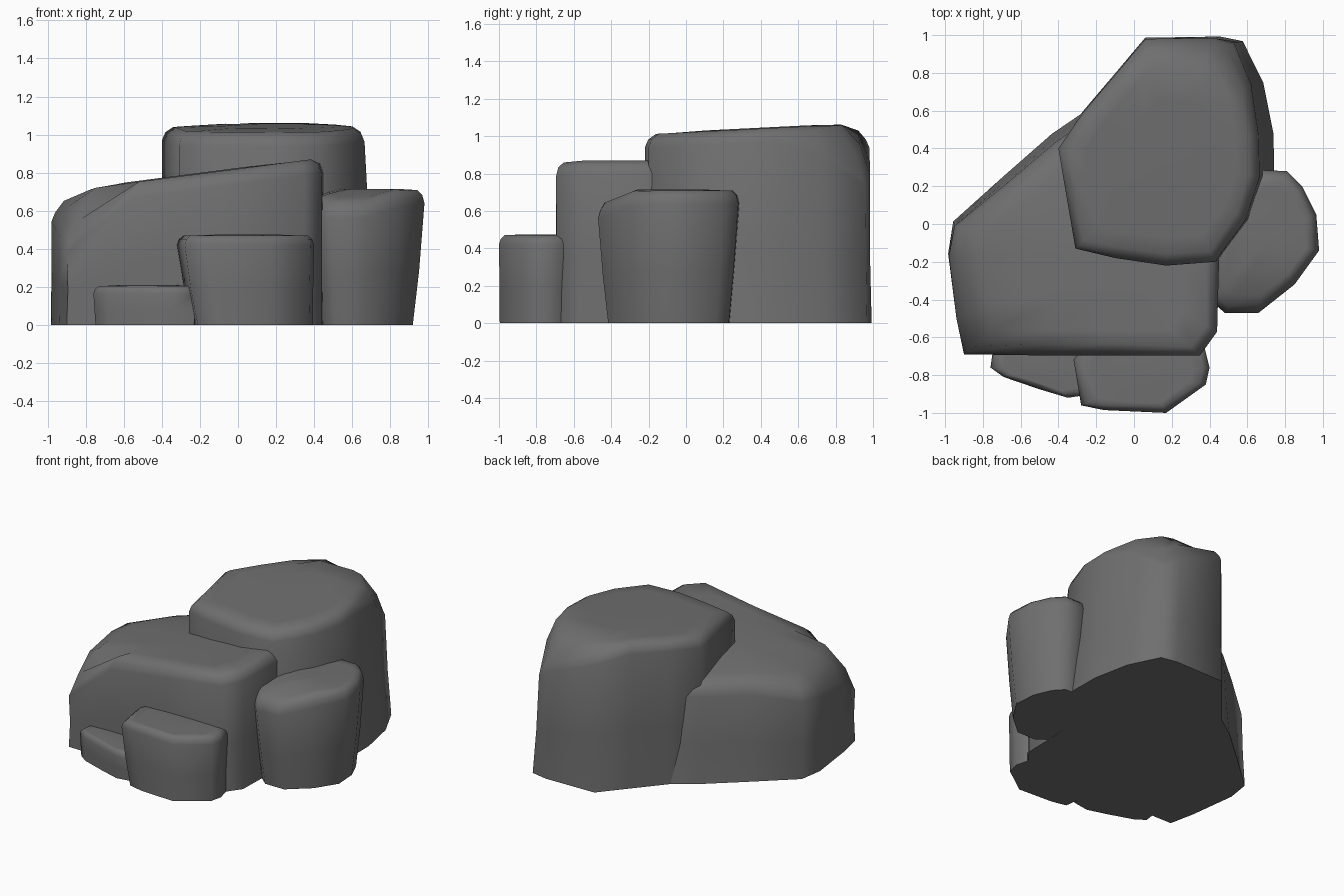
import bpy, bmesh, math, random
from mathutils import Vector

random.seed(4)
cube = bpy.data.objects.get("Cube")
if cube:
    bpy.data.objects.remove(cube)

stone = bpy.data.materials.new("grey stone")
stone.use_nodes = True
stone.diffuse_color = (0.16, 0.16, 0.16, 1)
bsdf = next(n for n in stone.node_tree.nodes if n.type == 'BSDF_PRINCIPLED')
bsdf.inputs["Base Color"].default_value = stone.diffuse_color
bsdf.inputs["Roughness"].default_value = 0.9


def rock(name, outline, top, base=1.0, bevel=0.07, inset=0.05, side=(1, 0), flare=0.0):
    """Loft an outline from a tapered foot, flared on one side, to a bevelled sloping top."""
    pts = [Vector(p) for p in outline]
    mid = sum(pts, Vector((0, 0))) / len(pts)
    side = Vector(side).normalized()
    bm = bmesh.new()

    def ring(place, height):
        out = []
        for p in pts:
            q = place(p)
            out.append(bm.verts.new((q.x, q.y, height(p, q))))
        return out

    def scaled(s):
        return lambda p: mid + (p - mid) * s

    def pulled(d):
        return lambda p: p - (p - mid).normalized() * d

    def foot(amount, rough):
        def place(p):
            out = max(0, (p - mid).normalized().dot(side))
            s = 1 + (base - 1) * amount - random.uniform(0, rough)
            return mid + (p - mid) * s + side * (out * flare * amount)
        return place

    rings = [
        ring(foot(1, 0), lambda p, q: 0),
        ring(foot(0.45, 0.012), lambda p, q: top(*p) * 0.4),
        ring(scaled(1), lambda p, q: top(*p) - bevel),
        ring(pulled(inset * 0.3), lambda p, q: top(*p) - bevel * 0.4),
        ring(pulled(inset), lambda p, q: top(*q)),
        ring(scaled(0.75), lambda p, q: top(*q)),
        ring(scaled(0.45), lambda p, q: top(*q) + 0.005),
    ]
    n = len(pts)
    for low, high in zip(rings, rings[1:]):
        for i in range(n):
            j = (i + 1) % n
            bm.faces.new((low[i], low[j], high[j], high[i]))
    bm.faces.new(rings[0][::-1])
    peak = bm.verts.new((mid.x, mid.y, top(*mid) + 0.005))
    for i in range(n):
        bm.faces.new((rings[-1][i], rings[-1][(i + 1) % n], peak))
    bmesh.ops.recalc_face_normals(bm, faces=bm.faces)
    mesh = bpy.data.meshes.new(name)
    bm.to_mesh(mesh)
    bm.free()
    obj = bpy.data.objects.new(name, mesh)
    bpy.context.collection.objects.link(obj)
    mesh.materials.append(stone)
    bpy.ops.object.select_all(action='DESELECT')
    obj.select_set(True)
    bpy.context.view_layer.objects.active = obj
    bpy.ops.object.shade_smooth_by_angle(angle=math.radians(70))


# Tall boulder at the back, leaning in on its left side, back left corner cut
rock("tall_rock",
     [(-.4, .4), (-.37, .22), (-.31, -.13), (-.1, -.18), (.17, -.22), (.43, -.2),
      (.59, .02), (.665, .25), (.66, .47), (.62, .74), (.53, .96), (.42, .985),
      (.06, .98), (-.1, .79), (-.27, .59)],
     lambda x, y: 1.02 + .05 * y - .4 * max(0, y - .83) - .9 * max(0, x + y - 1.25),
     base=1.01, bevel=.07, inset=.06, side=(1, .05), flare=.075)

# Wide boulder with a sloping top and a cut front corner
rock("wide_rock",
     [(-.98, -.17), (-.94, -.5), (-.9, -.69), (-.55, -.695), (-.1, -.695), (.35, -.695),
      (.44, -.57), (.45, -.2), (.4, .2), (.15, .55), (-.22, .57), (-.42, .43),
      (-.68, .21), (-.95, -.01)],
     lambda x, y: (.82 + .13 * x - .15 * max(0, y) - .3 * max(0, -x - .75)
                   - .7 * max(0, -x - y - 1.3)),
     bevel=.08, inset=.065, side=(-.3, 1), flare=.05)

# Side boulder, narrower at its foot
rock("side_rock",
     [(.4, -.4), (.48, -.47), (.66, -.47), (.85, -.32), (.98, -.14), (.965, .05),
      (.89, .2), (.81, .28), (.68, .285), (.45, .15)],
     lambda x, y: .71 - .4 * max(0, -y - .27),
     base=.86, bevel=.07, inset=.04, side=(1, 0), flare=-.025)

# Front block, undercut on its right side
rock("front_rock",
     [(-.32, -.72), (-.28, -.96), (-.16, -.985), (.17, -1), (.38, -.85), (.4, -.76),
      (.37, -.64), (.15, -.57), (-.24, -.6)],
     lambda x, y: .47,
     base=.98, bevel=.05, inset=.035, side=(-1, 0), flare=-.07)

# Low stone beside the front block
rock("low_rock",
     [(-.76, -.76), (-.69, -.81), (-.5, -.875), (-.35, -.92), (-.22, -.9),
      (-.18, -.65), (-.45, -.6), (-.74, -.62)],
     lambda x, y: .205,
     base=.96, bevel=.04, inset=.03)
